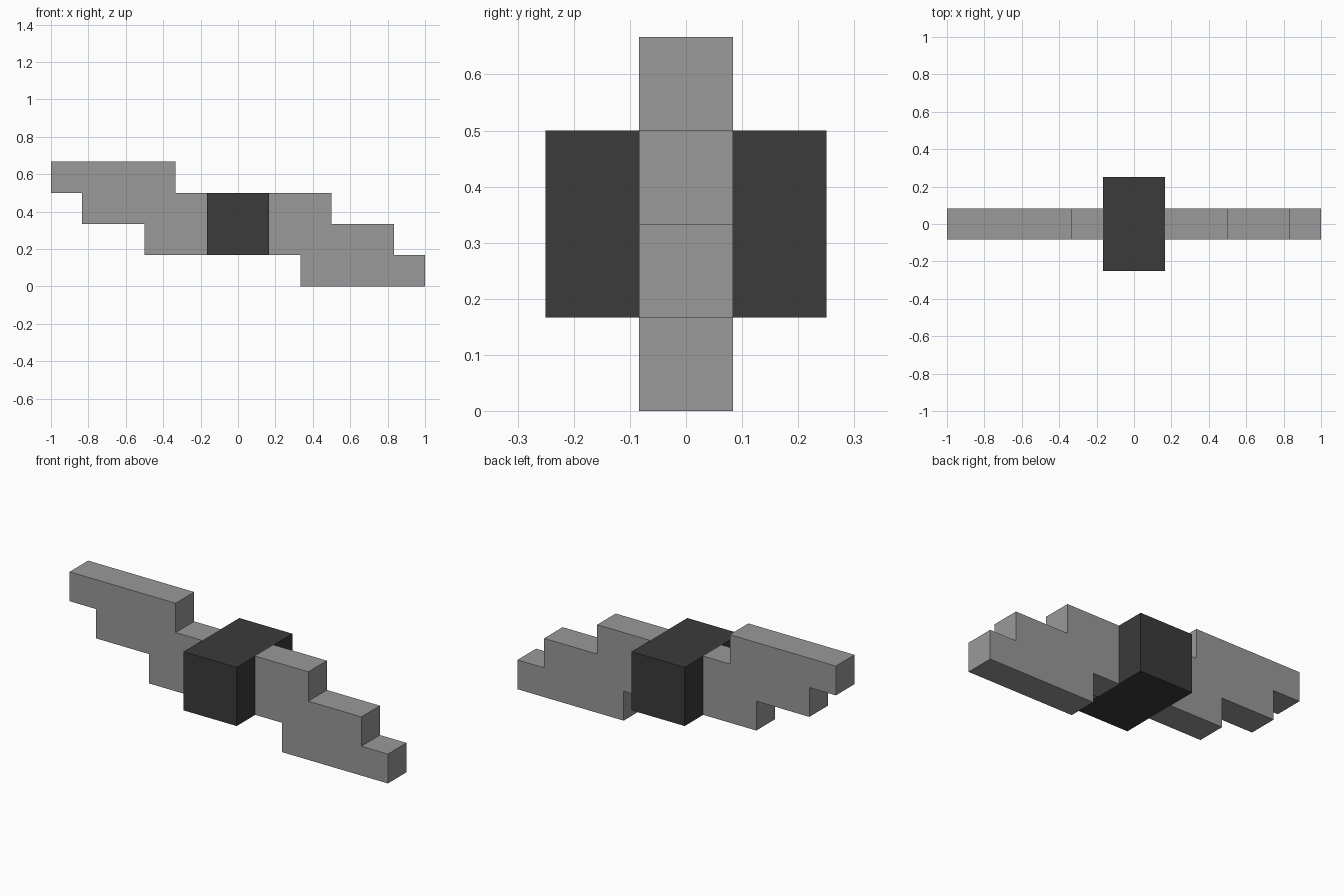
import bpy, bmesh, math
from mathutils import Matrix

if "Cube" in bpy.data.objects:
    bpy.data.objects.remove(bpy.data.objects["Cube"])

U = 1 / 6  # the whole model sits on a grid of sixths


def material(name, v):
    m = bpy.data.materials.new(name)
    m.diffuse_color = (v, v, v, 1)
    m.use_nodes = True
    m.node_tree.nodes["Principled BSDF"].inputs["Base Color"].default_value = m.diffuse_color
    return m


def add_object(name, bm, mat):
    bmesh.ops.recalc_face_normals(bm, faces=bm.faces)
    mesh = bpy.data.meshes.new(name)
    bm.to_mesh(mesh)
    bm.free()
    mesh.materials.append(mat)
    ob = bpy.data.objects.new(name, mesh)
    bpy.context.collection.objects.link(ob)
    return ob


grey = material("mid grey", 0.32)
dark = material("dark grey", 0.043)

# Hub block in the middle
bm = bmesh.new()
bmesh.ops.create_cube(bm, size=1, matrix=Matrix.Translation((0, 0, 2 * U))
                      @ Matrix.Diagonal((2 * U, 3 * U, 2 * U, 1)))
add_object("hub", bm, dark)

# Stepped blade: right half profile (x, z), relative to the hub centre
profile = [(1, 1), (3, 1), (3, 0), (5, 0), (5, -1), (6, -1),
           (6, -2), (2, -2), (2, -1), (1, -1)]

# The left half is the right half turned half a circle about the y axis
for name, angle in (("blade_right", 0), ("blade_left", math.pi)):
    bm = bmesh.new()
    face = bm.faces.new([bm.verts.new((x * U, -U / 2, z * U)) for x, z in profile])
    ext = bmesh.ops.extrude_face_region(bm, geom=[face], use_keep_orig=True)
    moved = [g for g in ext["geom"] if isinstance(g, bmesh.types.BMVert)]
    bmesh.ops.translate(bm, verts=moved, vec=(0, U, 0))
    bmesh.ops.transform(bm, verts=bm.verts, matrix=Matrix.Translation((0, 0, 2 * U))
                        @ Matrix.Rotation(angle, 4, 'Y'))
    add_object(name, bm, grey)
